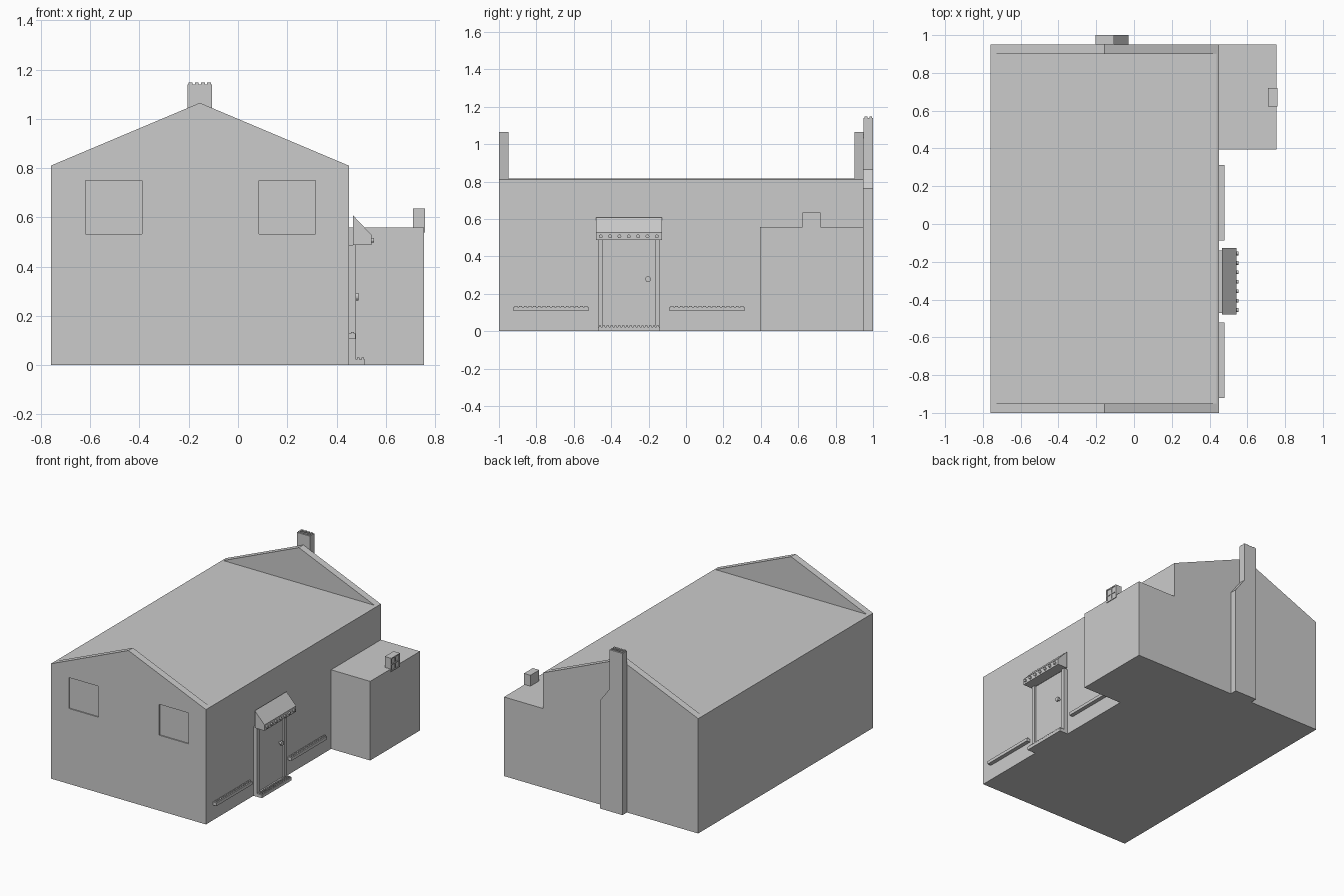
import bpy, bmesh
from mathutils import Matrix

cube = bpy.data.objects.get("Cube")
if cube:
    bpy.data.objects.remove(cube, do_unlink=True)

stone = bpy.data.materials.new("plain_grey")
stone.use_nodes = True
GREY = (0.6, 0.6, 0.6, 1)
stone.diffuse_color = GREY
stone.node_tree.nodes["Principled BSDF"].inputs["Base Color"].default_value = GREY


def finish(name, bm):
    bmesh.ops.recalc_face_normals(bm, faces=bm.faces)
    mesh = bpy.data.meshes.new(name)
    bm.to_mesh(mesh)
    bm.free()
    mesh.materials.append(stone)
    obj = bpy.data.objects.new(name, mesh)
    bpy.context.collection.objects.link(obj)
    return obj


def add_box(bm, x, y, z):
    size = Matrix.Diagonal((x[1] - x[0], y[1] - y[0], z[1] - z[0], 1))
    centre = Matrix.Translation((sum(x) / 2, sum(y) / 2, sum(z) / 2))
    bmesh.ops.create_cube(bm, size=1, matrix=centre @ size)


def boxes(name, *parts):
    bm = bmesh.new()
    for part in parts:
        add_box(bm, *part)
    return finish(name, bm)


def prism(name, profile, y):
    """Extrude an (x, z) profile along y."""
    bm = bmesh.new()
    face = bm.faces.new([bm.verts.new((px, y[0], pz)) for px, pz in profile])
    ext = bmesh.ops.extrude_face_region(bm, geom=[face])["geom"]
    verts = [v for v in ext if isinstance(v, bmesh.types.BMVert)]
    bmesh.ops.translate(bm, vec=(0, y[1] - y[0], 0), verts=verts)
    return finish(name, bm)


def cut(obj, cutter):
    cutter.hide_render = True
    mod = obj.modifiers.new("cut", 'BOOLEAN')
    mod.operation, mod.solver, mod.object = 'DIFFERENCE', 'EXACT', cutter
    bpy.context.view_layer.objects.active = obj
    bpy.ops.object.modifier_apply(modifier=mod.name)
    bpy.data.objects.remove(cutter, do_unlink=True)


def studs(x, y, z, nx, ny, fill=0.6):
    """Grid of small raised blocks over a rectangle."""
    dx, dy = (x[1] - x[0]) / nx, (y[1] - y[0]) / ny
    out = []
    for i in range(nx):
        for j in range(ny):
            cx, cy = x[0] + (i + 0.5) * dx, y[0] + (j + 0.5) * dy
            hx, hy = dx * fill / 2, dy * fill / 2
            out.append(((cx - hx, cx + hx), (cy - hy, cy + hy), z))
    return out


def pegs(name, x, points, radius):
    """Round pegs pointing along x."""
    bm = bmesh.new()
    for y, z in points:
        place = Matrix.Translation((sum(x) / 2, y, z)) @ Matrix.Rotation(1.5708, 4, 'Y')
        bmesh.ops.create_cone(bm, cap_ends=True, segments=16, radius1=radius,
                              radius2=radius, depth=x[1] - x[0], matrix=place)
    return finish(name, bm)


# House body: gabled solid with the roof lowered between the gable walls
LEFT, RIGHT, RIDGE = -0.76, 0.45, -0.155
house = prism("house_body", [(LEFT, 0), (RIGHT, 0), (RIGHT, 0.81), (RIDGE, 1.065), (LEFT, 0.81)],
              (-1, 0.95))
cut(house, boxes("roof_cutter", ((-1, 1), (-0.95, 0.9), (0.816, 1.3))))

# Recessed front windows
for x in ((-0.62, -0.39), (0.085, 0.315)):
    cut(house, boxes("window_cutter", (x, (-1.1, -0.992), (0.532, 0.75))))

# Side annex with its little roof window
boxes("annex", ((RIGHT, 0.755), (0.395, 0.95), (0, 0.558)))
wy, wz, bar = (0.622, 0.72), (0.538, 0.635), 0.008
wx, my, mz = (0.75, 0.76), sum(wy) / 2, sum(wz) / 2
boxes("roof_window", ((0.71, 0.755), wy, wz))
boxes("roof_window_frame",
      (wx, (wy[0], wy[0] + bar), wz), (wx, (wy[1] - bar, wy[1]), wz),
      (wx, (my - bar / 2, my + bar / 2), wz),
      (wx, wy, (wz[0], wz[0] + bar)), (wx, wy, (wz[1] - bar, wz[1])),
      (wx, wy, (mz - bar / 2, mz + bar / 2)))

# Stepped chimney on the back wall
prism("chimney", [(-0.205, 0), (-0.03, 0), (-0.03, 0.763), (-0.105, 0.865),
                  (-0.105, 1.14), (-0.205, 1.14)], (0.95, 1))
boxes("chimney_studs", *studs((-0.205, -0.105), (0.95, 1), (1.138, 1.147), 4, 2))

# Door, frame and knob
door_y = (-0.47, -0.14)
boxes("door", ((RIGHT, 0.466), door_y, (0, 0.487)))
boxes("door_frame", *[((RIGHT, 0.479), y, (0, 0.487))
                      for y in ((-0.47, -0.444), (-0.166, -0.14))])
pegs("door_knob_stem", (0.466, 0.48), [(-0.203, 0.278)], 0.008)
pegs("door_knob", (0.479, 0.49), [(-0.203, 0.278)], 0.015)

# Doorstep with a studded tread
boxes("doorstep", ((RIGHT, 0.515), door_y, (0, 0.022)))
boxes("doorstep_studs", *studs((0.48, 0.515), door_y, (0.02, 0.03), 2, 16))

# Sloped canopy with a row of pegs
prism("canopy", [(0.467, 0.487), (0.543, 0.487), (0.543, 0.528), (0.467, 0.608)], (-0.48, -0.127))
pegs("canopy_pegs", (0.54, 0.553), [(-0.456 + i * 0.05, 0.507) for i in range(7)], 0.01)

# Low studded ledges on either side of the door
for label, y in (("front", (-0.922, -0.522)), ("back", (-0.088, 0.312))):
    boxes(label + "_ledge", ((RIGHT, 0.478), y, (0.107, 0.129)))
    boxes(label + "_ledge_studs", *studs((0.455, 0.475), y, (0.127, 0.135), 1, 16))
